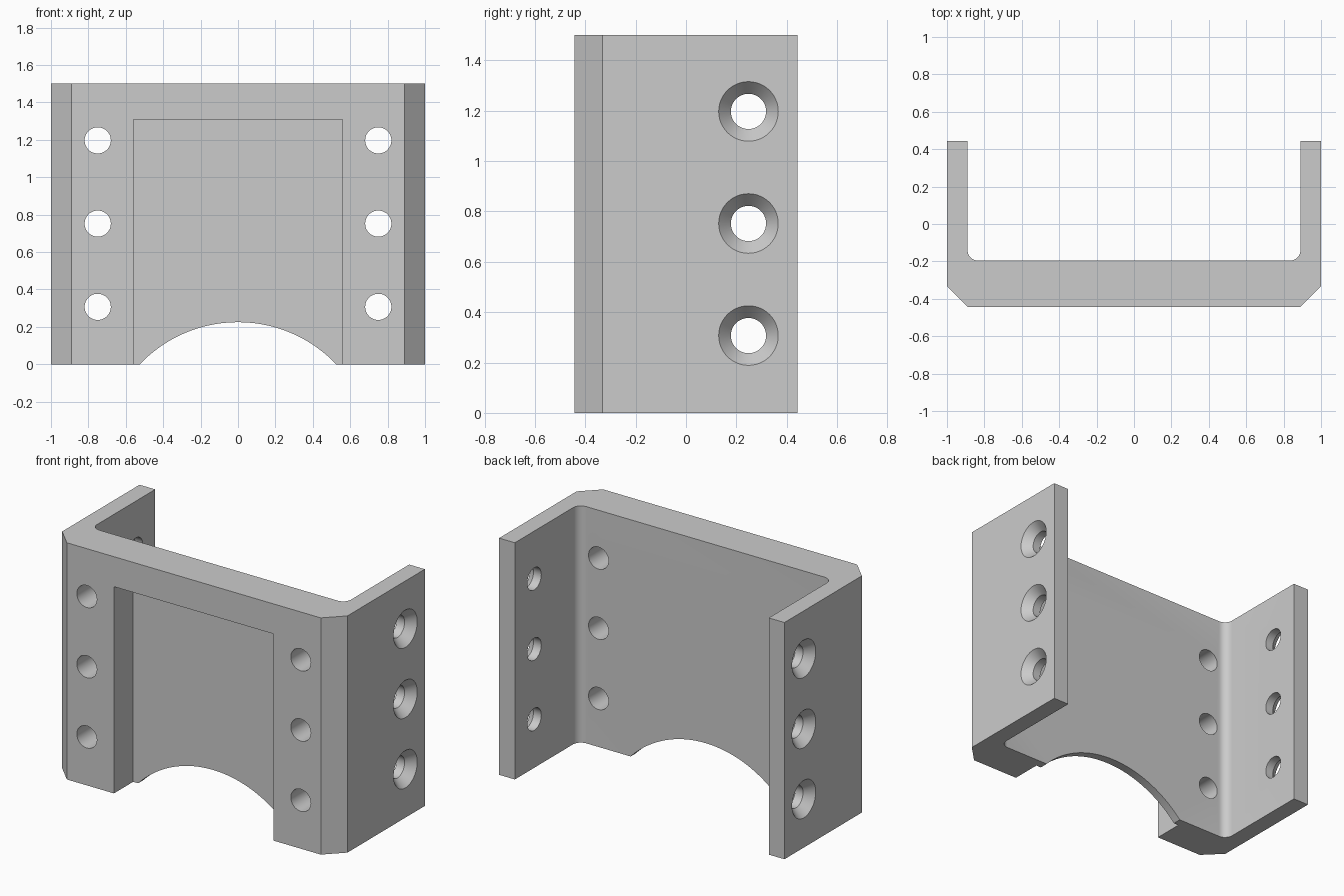
import bpy, bmesh
from math import sin, cos, pi
from mathutils import Matrix, Vector

if "Cube" in bpy.data.objects:
    bpy.data.objects.remove(bpy.data.objects["Cube"])

H, Y = 1.5, 0.4425          # height, half depth
T, C, R = 0.11, 0.11, 0.055  # flange thickness, chamfer, inner fillet
WEB = -0.195                # rear face of the web


def make_object(name, bm):
    bmesh.ops.recalc_face_normals(bm, faces=bm.faces[:])
    me = bpy.data.meshes.new(name)
    bm.to_mesh(me)
    bm.free()
    ob = bpy.data.objects.new(name, me)
    bpy.context.collection.objects.link(ob)
    return ob


def lathe(name, rings, matrix, n=48):
    """Closed solid from (distance, radius) rings around local z."""
    bm = bmesh.new()
    loops = [[bm.verts.new(matrix @ Vector((r * cos(2 * pi * i / n), r * sin(2 * pi * i / n), d)))
              for i in range(n)] for d, r in rings]
    for a, b in zip(loops, loops[1:]):
        for i in range(n):
            j = (i + 1) % n
            bm.faces.new((a[i], a[j], b[j], b[i]))
    bm.faces.new(loops[0])
    bm.faces.new(loops[-1])
    return make_object(name, bm)


def box(name, lo, hi):
    bm = bmesh.new()
    size = [b - a for a, b in zip(lo, hi)]
    mid = [(a + b) / 2 for a, b in zip(lo, hi)]
    bmesh.ops.create_cube(bm, size=1, matrix=Matrix.Translation(mid) @ Matrix.Diagonal((*size, 1)))
    return make_object(name, bm)


# Channel bracket: chamfered, filleted U profile extruded upward
half = [(1 - C, -Y), (1, -Y + C), (1, Y), (1 - T, Y)]
for k in range(9):
    a = k / 8 * pi / 2
    half.append((1 - T - R + R * cos(a), WEB + R - R * sin(a)))
profile = half + [(-x, y) for x, y in reversed(half)]
bm = bmesh.new()
face = bm.faces.new([bm.verts.new((x, y, 0)) for x, y in profile])
ext = bmesh.ops.extrude_face_region(bm, geom=[face])
bmesh.ops.translate(bm, vec=(0, 0, H), verts=[v for v in ext["geom"] if isinstance(v, bmesh.types.BMVert)])
bracket = make_object("channel_bracket", bm)

# Front pocket and bottom arch
along_y = Matrix.Rotation(-pi / 2, 4, 'X')
cutters = [box("pocket_cutter", (-0.56, -1, -0.5), (0.56, -0.25, 1.31)),
           lathe("arch_cutter", [(-0.6, 0.725), (0, 0.725)],
                 Matrix.Translation((0, 0, -0.5)) @ along_y, 160)]

# Plain web holes and countersunk flange holes on both sides
for s in (-1, 1):
    along_x = Matrix.Rotation(s * pi / 2, 4, 'Y')
    for z in (0.307, 0.752, 1.197):
        cutters.append(lathe("web_hole_cutter", [(-0.6, 0.07), (0, 0.07)],
                             Matrix.Translation((s * 0.75, 0, z)) @ along_y))
        cutters.append(lathe("flange_hole_cutter", [(0.8, 0.07), (0.945, 0.07), (1.011, 0.128)],
                             Matrix.Translation((0, 0.248, z)) @ along_x))

bpy.context.view_layer.objects.active = bracket
bracket.select_set(True)
for c in cutters:
    c.hide_render = True
    m = bracket.modifiers.new("cut", 'BOOLEAN')
    m.operation, m.solver, m.object = 'DIFFERENCE', 'EXACT', c
    bpy.ops.object.modifier_apply(modifier=m.name)
    bpy.data.objects.remove(c)

bpy.ops.object.shade_smooth_by_angle(angle=pi / 6)
